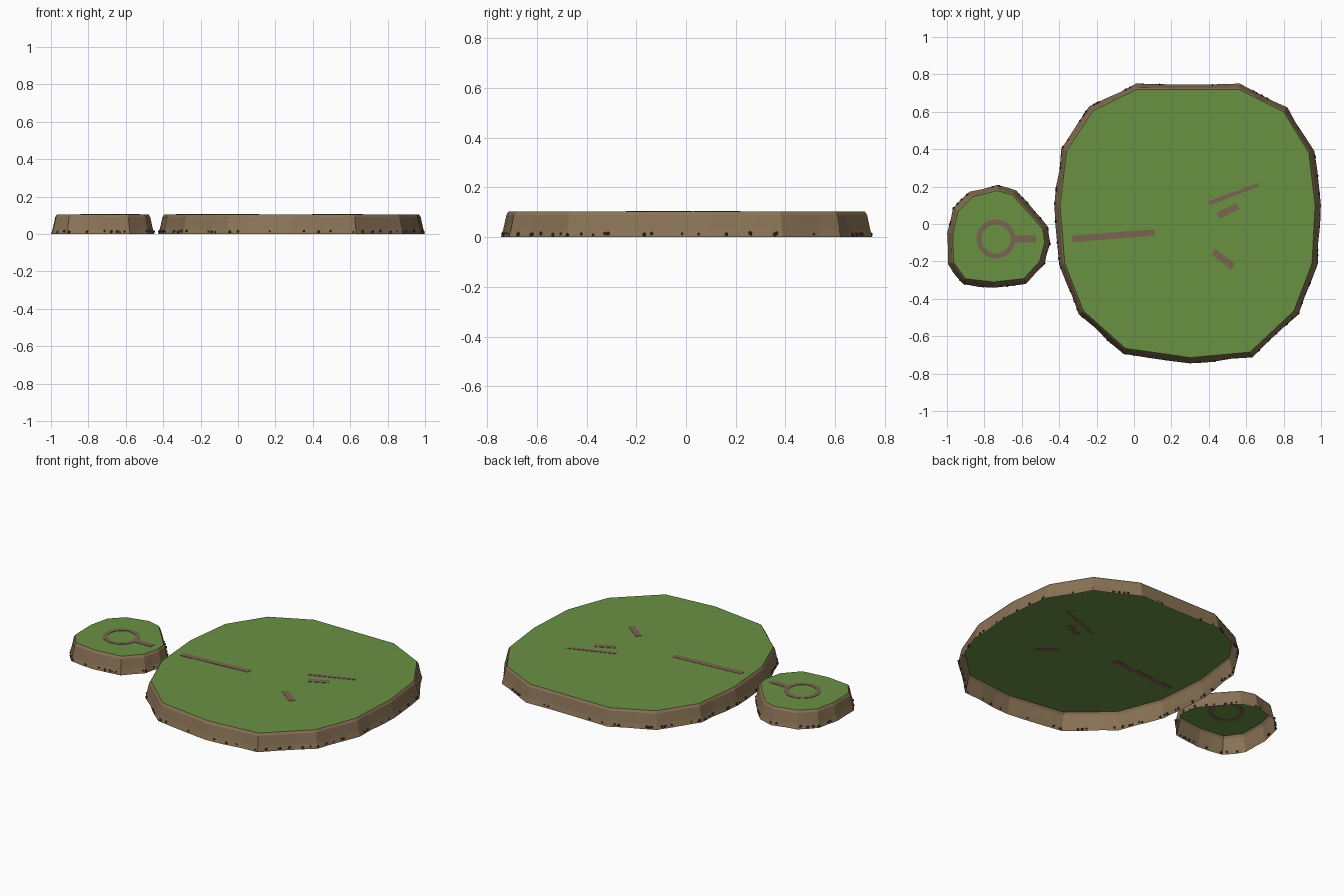
import bpy, bmesh, math, random
from mathutils import Vector

if "Cube" in bpy.data.objects:
    bpy.data.objects.remove(bpy.data.objects["Cube"])

random.seed(4)
TOP = 0.104


def material(name, r, g, b):
    lin = [((c / 255 + 0.055) / 1.055) ** 2.4 for c in (r, g, b)]
    m = bpy.data.materials.new(name)
    m.diffuse_color = (*lin, 1)
    m.use_nodes = True
    m.node_tree.nodes["Principled BSDF"].inputs["Base Color"].default_value = m.diffuse_color
    return m


GRASS = material("grass green", 106, 145, 66)
EARTH = material("earth brown", 138, 115, 86)
TRAIL = material("trail brown", 122, 100, 80)
STONE = material("dark stone", 74, 62, 48)


def finish(bm, name, mat):
    me = bpy.data.meshes.new(name)
    bm.to_mesh(me)
    bm.free()
    me.materials.append(mat)
    ob = bpy.data.objects.new(name, me)
    bpy.context.collection.objects.link(ob)
    return ob


def island(name, outline, steps, pebbles):
    """Grass sheet, open flared cliff skirt and a row of base pebbles."""
    pts = [Vector(p) for p in outline]          # clockwise from the top
    n = len(pts)
    # outward direction at each corner
    out = []
    for i in range(n):
        t = (pts[(i + 1) % n] - pts[i - 1]).normalized()
        out.append(Vector((-t.y, t.x)))

    # grass
    bm = bmesh.new()
    f = bm.faces.new([bm.verts.new((p.x, p.y, TOP)) for p in reversed(pts)])
    bmesh.ops.triangulate(bm, faces=[f])
    finish(bm, name + "_grass", GRASS)

    # cliff: rings of (outward offset, height), wobbling between corners
    bm = bmesh.new()
    cols, base = [], []
    for i in range(n):
        for s in range(steps):
            k = s / steps
            p = pts[i].lerp(pts[(i + 1) % n], k)
            o = out[i].lerp(out[(i + 1) % n], k).normalized()
            w = 0 if s == 0 else random.uniform(-0.007, 0.004)
            col = []
            for d, z, a in ((0, TOP, 0), (0.009, 0.09, 0.3),
                            (0.022, 0.03, 0.8), (0.031, 0, 1)):
                q = p + o * (d + w * a)
                col.append(bm.verts.new((q.x, q.y, z)))
            cols.append(col)
            base.append(p + o * (0.027 + w))
    m = len(cols)
    for i in range(m):
        a, b = cols[i], cols[(i + 1) % m]
        for j in range(3):
            bm.faces.new((a[j], b[j], b[j + 1], a[j + 1]))
    bmesh.ops.recalc_face_normals(bm, faces=bm.faces)
    finish(bm, name + "_cliff", EARTH)

    # pebbles
    bm = bmesh.new()
    for _ in range(pebbles):
        i = random.randrange(m)
        p = base[i].lerp(base[(i + 1) % m], random.random())
        r = random.uniform(0.005, 0.009)
        q = bmesh.ops.create_icosphere(bm, subdivisions=1, radius=r)
        bmesh.ops.translate(bm, verts=q["verts"],
                            vec=(p.x, p.y, random.uniform(0.009, 0.016)))
    finish(bm, name + "_pebbles", STONE)


def prism(name, poly, mat):
    """Thin plate just through the grass."""
    bm = bmesh.new()
    f = bm.faces.new([bm.verts.new((p.x, p.y, TOP - 0.001)) for p in poly])
    r = bmesh.ops.extrude_face_region(bm, geom=[f])
    vs = [v for v in r["geom"] if isinstance(v, bmesh.types.BMVert)]
    bmesh.ops.translate(bm, verts=vs, vec=(0, 0, 0.003))
    bmesh.ops.recalc_face_normals(bm, faces=bm.faces)
    finish(bm, name, mat)


def trail(name, a, b, w0, w1):
    a, b = Vector(a), Vector(b)
    t = (b - a).normalized()
    s = Vector((-t.y, t.x)) / 2
    prism(name, [a - s * w0, b - s * w1, b + s * w1, a + s * w0], TRAIL)


# the two islands
island("large_island", [
    (0.015, 0.72), (0.56, 0.72), (0.80, 0.60), (0.935, 0.38), (0.968, 0.10),
    (0.952, -0.21), (0.855, -0.465), (0.62, -0.685), (0.30, -0.714),
    (-0.045, -0.665), (-0.27, -0.465), (-0.37, -0.21), (-0.395, 0.10),
    (-0.36, 0.39), (-0.22, 0.605)], 3, 75)
island("small_island", [
    (-0.73, 0.178), (-0.65, 0.155), (-0.555, 0.05), (-0.487, -0.03),
    (-0.478, -0.10), (-0.505, -0.20), (-0.59, -0.292), (-0.75, -0.31),
    (-0.90, -0.293), (-0.965, -0.205), (-0.968, -0.05), (-0.94, 0.07),
    (-0.865, 0.145)], 2, 28)

# trails
trail("main_trail", (-0.33, -0.08), (0.11, -0.045), 0.036, 0.034)
trail("long_branch_trail", (0.40, 0.11), (0.665, 0.21), 0.024, 0.018)
trail("short_branch_trail", (0.45, 0.045), (0.555, 0.095), 0.036, 0.036)
trail("south_branch_trail", (0.425, -0.148), (0.53, -0.228), 0.036, 0.036)
trail("ring_spur_trail", (-0.65, -0.08), (-0.525, -0.08), 0.036, 0.036)

# ring trail on the small island
bm = bmesh.new()
N = 28
rings = []
for i in range(N):
    a = 2 * math.pi * i / N
    c, s = math.cos(a), math.sin(a)
    rings.append([bm.verts.new((-0.738 + r * c, -0.08 + r * s, z))
                  for r, z in ((0.078, TOP - 0.001), (0.104, TOP - 0.001),
                               (0.104, TOP + 0.002), (0.078, TOP + 0.002))])
for i in range(N):
    a, b = rings[i], rings[(i + 1) % N]
    for j in range(4):
        k = (j + 1) % 4
        bm.faces.new((a[j], b[j], b[k], a[k]))
bmesh.ops.recalc_face_normals(bm, faces=bm.faces)
finish(bm, "ring_trail", TRAIL)
